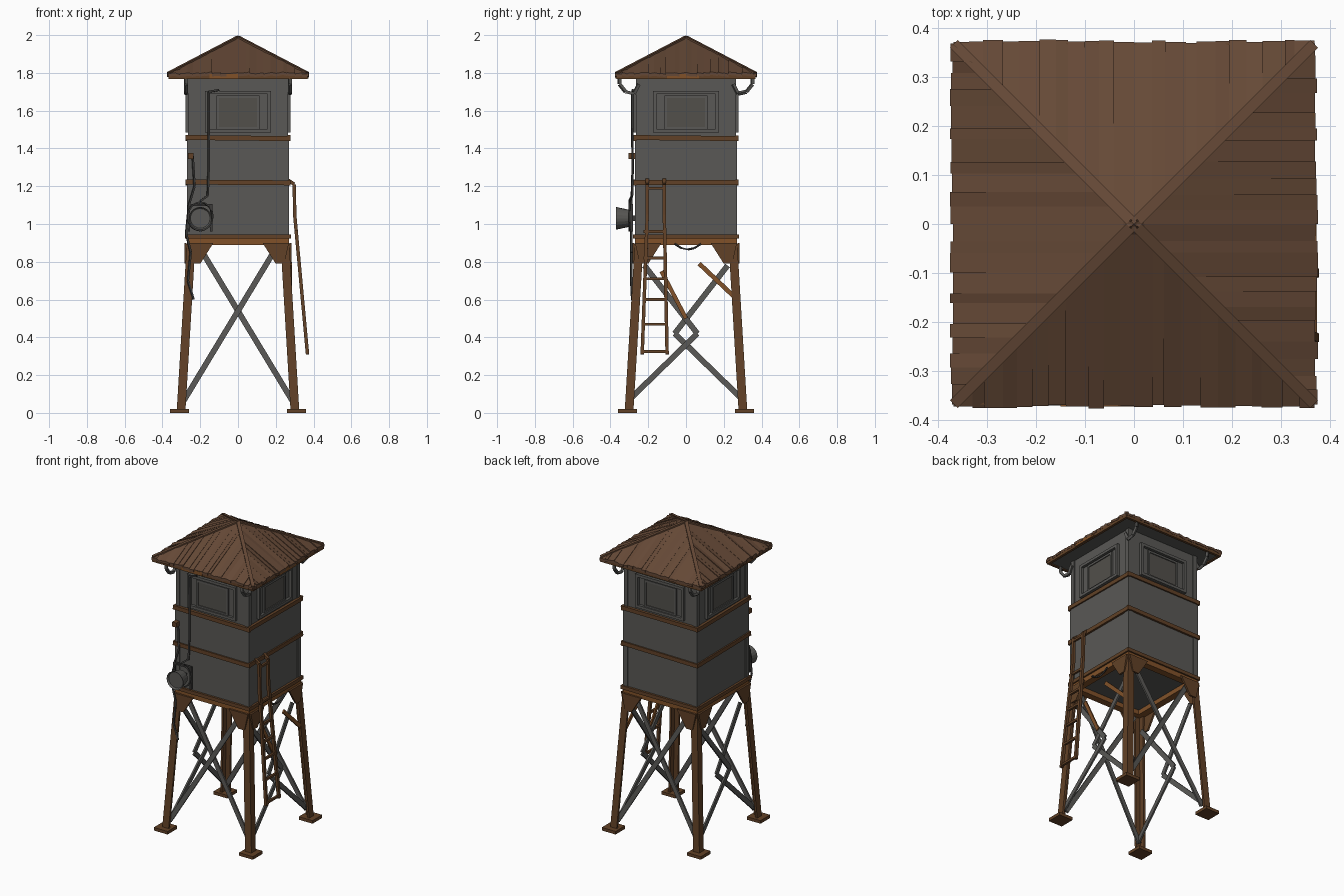
import bpy, bmesh, math, random
from mathutils import Matrix, Vector

random.seed(4)
cube = bpy.data.objects.get("Cube")
if cube:
    bpy.data.objects.remove(cube)


def material(name, r, g, b):
    m = bpy.data.materials.new(name)
    m.use_nodes = True
    m.diffuse_color = (r, g, b, 1)
    m.node_tree.nodes["Principled BSDF"].inputs["Base Color"].default_value = (r, g, b, 1)
    return m


STEEL = material("weathered steel", 0.1, 0.098, 0.092)
PANE = material("dirty pane", 0.085, 0.08, 0.07)
DARK = material("dark metal", 0.045, 0.044, 0.042)
ROOF = material("brown roof sheet", 0.13, 0.066, 0.037)
RUST = material("dark rust", 0.12, 0.053, 0.02)
ORANGE = material("orange rust", 0.22, 0.083, 0.022)

# Each side is modelled facing -y, then turned: front, +x, back, -x
SIDES = [Matrix.Rotation(k * math.pi / 2, 4, "Z") for k in range(4)]
HERE = Matrix.Identity(4)
FRONT = Vector((0, -1, 0))


def finish(name, bm, *mats, rule=None):
    bmesh.ops.recalc_face_normals(bm, faces=bm.faces)
    if rule:
        for f in bm.faces:
            f.material_index = rule(f)
    mesh = bpy.data.meshes.new(name)
    bm.to_mesh(mesh)
    bm.free()
    for m in mats:
        mesh.materials.append(m)
    ob = bpy.data.objects.new(name, mesh)
    bpy.context.collection.objects.link(ob)
    return ob


def box(bm, lo, hi, M=HERE):
    lo, hi = Vector(lo), Vector(hi)
    T = Matrix.Translation((lo + hi) / 2) @ Matrix.Diagonal((*(hi - lo), 1))
    bmesh.ops.create_cube(bm, size=1, matrix=M @ T)


def beam(bm, a, b, w, t, n=FRONT, M=HERE):
    """Flat bar from a to b, width w, thickness t along n."""
    a, b = Vector(a), Vector(b)
    d = b - a
    z = d.normalized()
    x = Vector(n).cross(z).normalized()
    R = Matrix((x * w, z.cross(x) * t, d)).transposed().to_4x4()
    bmesh.ops.create_cube(bm, size=1, matrix=M @ Matrix.Translation((a + b) / 2) @ R)


def prism(bm, pts, move, M=HERE):
    f = bm.faces.new([bm.verts.new(M @ Vector(p)) for p in pts])
    r = bmesh.ops.extrude_face_region(bm, geom=[f], use_keep_orig=True)
    new = [v for v in r["geom"] if isinstance(v, bmesh.types.BMVert)]
    bmesh.ops.translate(bm, verts=new, vec=M.to_3x3() @ Vector(move))


def tube(name, pts, radius, mat, closed=False):
    bm = bmesh.new()
    pts = [Vector(p) for p in pts]
    for a, b in zip(pts, pts[1:] + (pts[:1] if closed else [])):
        beam(bm, a, b, radius * 2, radius * 2, (0.3, -0.9, 0.2))
    return finish(name, bm, mat)


def corner(z):
    """Outer half-width of the tapering leg frame."""
    return 0.325 - 0.06 * z


# Foot plates and L-section legs
feet, legs = bmesh.new(), bmesh.new()
for M in SIDES:
    box(feet, (0.26, -0.36, 0), (0.36, -0.26, 0.02), M)
    rings = []
    for z in (0.01, 0.9):
        c, w, t = corner(z), 0.046, 0.014
        prof = [(c, -c), (c, w - c), (c - t, w - c), (c - t, t - c), (c - w, t - c), (c - w, -c)]
        rings.append([legs.verts.new(M @ Vector((x, y, z))) for x, y in prof])
    for i in range(6):
        j = (i + 1) % 6
        legs.faces.new((rings[0][i], rings[0][j], rings[1][j], rings[1][i]))
    for r in rings:
        legs.faces.new(r)
finish("foot_plates", feet, RUST)
finish("legs", legs, RUST)

# Cross braces: straight front and back, buckled on the other two sides
braces = bmesh.new()
straight = [(-0.29, 0.06), (0.2, 0.87)]
bent = [(-0.3, 0.07), (0.06, 0.42), (-0.22, 0.78)]
for k, M in enumerate(SIDES):
    path = bent if k % 2 else straight
    for s in (1, -1):
        flat = 0.024 if s > 0 else 0.037
        pts = [(s * x, flat - corner(z), z) for x, z in path]
        for a, b in zip(pts, pts[1:]):
            beam(braces, a, b, 0.03, 0.011, FRONT, M)
finish("cross_braces", braces, STEEL)

loose = bmesh.new()
beam(loose, (-0.13, -0.27, 0.75), (0.0, -0.28, 0.5), 0.022, 0.01, FRONT, SIDES[1])
beam(loose, (0.07, -0.28, 0.79), (0.25, -0.28, 0.62), 0.024, 0.01, FRONT, SIDES[1])
finish("loose_braces", loose, ORANGE)

# Gussets, platform frame and floor
gusset, frame, lip = bmesh.new(), bmesh.new(), bmesh.new()
for M in SIDES:
    for s in (1, -1):
        shape = [(0.27, 0.9), (0.13, 0.9), (0.2, 0.79), (0.245, 0.79)]
        prism(gusset, [(s * x, -0.284, z) for x, z in shape], (0, 0.012, 0), M)
    box(frame, (-0.27, -0.27, 0.89), (0.27, -0.225, 0.925), M)
    box(lip, (-0.28, -0.28, 0.922), (0.28, -0.25, 0.945), M)
finish("leg_gussets", gusset, RUST)
finish("platform_frame", frame, ORANGE)
finish("platform_lip", lip, RUST)

# Cabin: three stacked wall tiers with posts and rust bands
walls = bmesh.new()
for z0, z1, h in ((0.92, 1.22, 0.266), (1.22, 1.45, 0.27), (1.45, 1.785, 0.26)):
    box(walls, (-h, -h, z0), (h, h, z1))
finish("cabin_walls", walls, STEEL)

posts, bands = bmesh.new(), bmesh.new()
for k, M in enumerate(SIDES):
    for s in (1, -1):
        x = s * 0.252
        box(posts, (x - 0.017, -0.27, 0.94), (x + 0.017, -0.25, 1.22), M)
        box(posts, (x - 0.014, -0.265, 1.45), (x + 0.014, -0.25, 1.78), M)
    for z in (1.22, 1.455):
        tilt = random.uniform(-0.004, 0.004)
        beam(bands, (-0.279, -0.27, z - tilt), (0.279, -0.27, z + tilt), 0.026, 0.018, FRONT, M)
finish("corner_posts", posts, STEEL)
finish("wall_bands", bands, RUST)

# Windows: stepped frame around a pane on every side
outer, inner, panes = bmesh.new(), bmesh.new(), bmesh.new()


def window_frame(bm, w, z0, z1, t, y, M):
    for s in (1, -1):
        box(bm, (min(s * w, s * (w - t)), y, z0), (max(s * w, s * (w - t)), -0.25, z1), M)
    box(bm, (t - w, y, z0), (w - t, -0.25, z0 + t), M)
    box(bm, (t - w, y, z1 - t), (w - t, -0.25, z1), M)


for M in SIDES:
    window_frame(outer, 0.175, 1.485, 1.705, 0.018, -0.278, M)
    window_frame(inner, 0.115, 1.5, 1.68, 0.014, -0.27, M)
    box(panes, (-0.102, -0.264, 1.513), (0.102, -0.256, 1.667), M)
finish("outer_window_frames", outer, STEEL)
finish("inner_window_frames", inner, STEEL)
finish("window_panes", panes, PANE)

# Roof: core with grey soffit, ragged sheets, fascia and hips
core = bmesh.new()
bmesh.ops.create_cone(core, cap_ends=True, segments=4, radius1=0.36 * math.sqrt(2), radius2=0,
                      depth=0.2, matrix=Matrix.Translation((0, 0, 1.875)) @ Matrix.Rotation(math.pi / 4, 4, "Z"))
finish("roof_core", core, ROOF, STEEL, rule=lambda f: int(f.normal.z < -0.5))

sheets, fascia, hips = bmesh.new(), bmesh.new(), bmesh.new()
E, N = 0.368, 22
for M in SIDES:
    us = [E * (2 * i / N - 1) for i in range(N + 1)]
    us = [u + (random.uniform(-0.009, 0.009) if 0 < i < N and i != N // 2 else 0)
          for i, u in enumerate(us)]
    for a, b in zip(us, us[1:]):
        lift, tilt = random.uniform(0, 0.006), random.uniform(-0.004, 0.004)
        eave = E + random.uniform(0.001, 0.008)
        plan = [(a, eave), (b, eave), (b, abs(b)), (a, abs(a))]
        pts = [(u, -d, 1.991 - 0.525 * d + (lift + (tilt if u == a else -tilt)) * d / E)
               for u, d in plan]
        prism(sheets, pts, (0, 0, -0.016), M)
    box(fascia, (-E, -E, 1.768), (E, -E + 0.016, 1.797), M)
    beam(hips, (0.366, -0.366, 1.799), (0, 0, 1.99), 0.022, 0.012, (0, 0, 1), M)
finish("roof_sheets", sheets, ROOF)
finish("roof_fascia", fascia, RUST)
finish("roof_hips", hips, ROOF)
cap = bmesh.new()
bmesh.ops.create_cone(cap, cap_ends=True, segments=4, radius1=0.03, radius2=0, depth=0.02,
                      matrix=Matrix.Translation((0, 0, 1.99)) @ Matrix.Rotation(math.pi / 4, 4, "Z"))
finish("roof_cap", cap, ROOF)
patch = bmesh.new()
box(patch, (-0.1, -E - 0.004, 1.77), (0.07, -E, 1.795), SIDES[1])
box(patch, (-0.15, -E - 0.004, 1.77), (0.0, -E, 1.795))
finish("rusted_fascia_patches", patch, ORANGE)

# Eave brackets at the four corners
for x in (-0.275, 0.275):
    for s in (1, -1):
        tube("eave_bracket", [(x, s * 0.25, 1.74), (x, s * 0.275, 1.69), (x, s * 0.32, 1.7),
                              (x, s * 0.352, 1.74), (x, s * 0.352, 1.775)], 0.008, STEEL)

# Ladder leaning off the +x side
ladder = bmesh.new()
steps = [(0.262, 1.235), (0.298, 1.21), (0.3, 1.05), (0.368, 0.31)]
for y0, y1 in ((-0.205, -0.232), (-0.115, -0.1)):
    ys = (y0, y0, y0, y1)
    pts = [(x, y, z) for (x, z), y in zip(steps, ys)]
    for a, b in zip(pts, pts[1:]):
        beam(ladder, a, b, 0.018, 0.018)
for z in (0.325, 0.47, 0.6, 0.71, 0.82, 0.96, 1.19):
    x = 0.3 + 0.068 * max(0, 1.05 - z) / 0.74
    beam(ladder, (x, -0.225 + 0.02 * (z > 1), z), (x, -0.105, z), 0.014, 0.014, (0, 0, 1))
finish("ladder", ladder, RUST)

# Searchlight on the front wall
lamp = bmesh.new()
turn = Matrix.Translation((-0.2, -0.335, 1.03)) @ Matrix.Rotation(math.pi / 2, 4, "X")
bmesh.ops.create_cone(lamp, cap_ends=True, segments=20, radius1=0.045, radius2=0.06, depth=0.07, matrix=turn)
front = max(lamp.faces, key=lambda f: -f.calc_center_median().y)
bmesh.ops.inset_region(lamp, faces=[front], thickness=0.008, depth=-0.012)
finish("searchlight", lamp, STEEL)
mount = bmesh.new()
box(mount, (-0.215, -0.31, 1.015), (-0.185, -0.26, 1.045))
box(mount, (-0.265, -0.295, 0.96), (-0.253, -0.28, 1.1))
box(mount, (-0.147, -0.295, 0.96), (-0.135, -0.28, 1.1))
box(mount, (-0.265, -0.295, 1.095), (-0.135, -0.28, 1.107))
finish("searchlight_bracket", mount, DARK)

# Junction box, cables and conduit
junction = bmesh.new()
box(junction, (-0.265, -0.305, 1.345), (-0.235, -0.265, 1.375))
finish("junction_box", junction, RUST)
tube("front_conduit", [(-0.1, -0.282, 1.71), (-0.155, -0.285, 1.7), (-0.155, -0.283, 1.3),
                       (-0.16, -0.285, 1.15), (-0.2, -0.3, 1.12)], 0.005, DARK)
tube("wall_cable", [(-0.24, -0.28, 1.36), (-0.23, -0.285, 1.2), (-0.26, -0.29, 1.1),
                    (-0.275, -0.29, 0.95), (-0.25, -0.29, 0.85), (-0.265, -0.29, 0.7),
                    (-0.235, -0.285, 0.6)], 0.005, DARK)
coil = [(-0.2 + 0.066 * math.cos(t * math.pi / 8), -0.3, 1.04 + 0.075 * math.sin(t * math.pi / 8))
        for t in range(16)]
tube("cable_coil", coil, 0.004, DARK, closed=True)
tube("sagging_cable", [(0.275, 0.01 + 0.07 * t, 0.865 + 0.03 * t * t) for t in (-1, -0.5, 0, 0.5, 1)],
     0.004, DARK)
